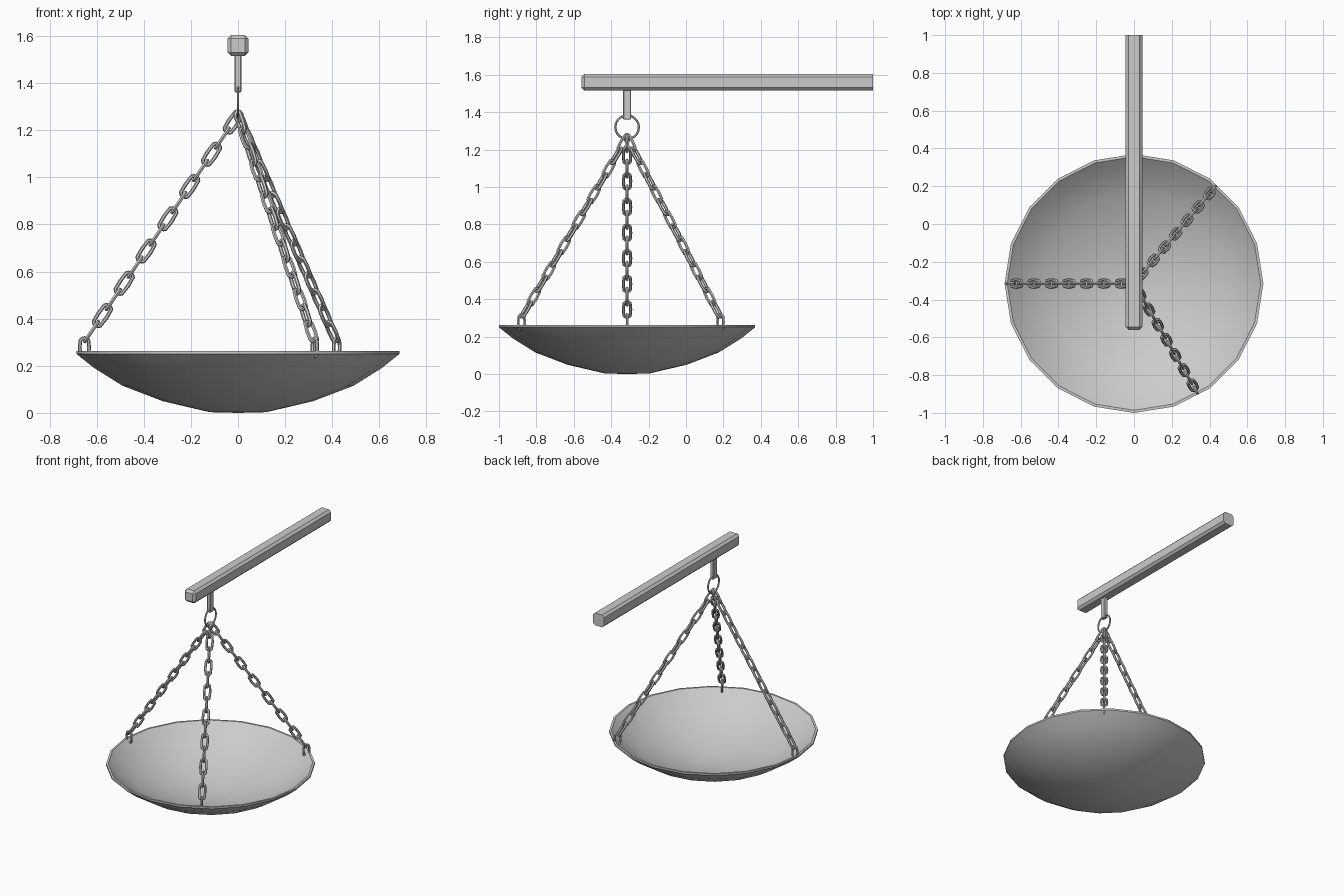
import bpy, bmesh, math
from mathutils import Matrix, Vector

if "Cube" in bpy.data.objects:
    bpy.data.objects.remove(bpy.data.objects["Cube"])

CY = -0.315  # the pan and chains hang around this y


def finish(bm, name, smooth=None):
    bmesh.ops.recalc_face_normals(bm, faces=bm.faces)
    me = bpy.data.meshes.new(name)
    bm.to_mesh(me)
    bm.free()
    ob = bpy.data.objects.new(name, me)
    bpy.context.collection.objects.link(ob)
    if smooth:
        bpy.ops.object.select_all(action='DESELECT')
        ob.select_set(True)
        bpy.context.view_layer.objects.active = ob
        bpy.ops.object.shade_smooth_by_angle(angle=math.radians(smooth))
    return ob


def add_loop(bm, mat, radius, wire, stretch=0.0, seg=12, sides=6):
    """Closed wire loop in the local xz plane, long axis along z."""
    rings = []
    for i in range(seg):
        a = 2 * math.pi * i / seg
        out = Vector((math.cos(a), 0, math.sin(a)))
        s = math.sin(a)
        shift = stretch * (0 if abs(s) < 1e-6 else math.copysign(1, s))
        ring = []
        for j in range(sides):
            b = 2 * math.pi * j / sides
            p = out * (radius + wire * math.cos(b)) + Vector((0, wire * math.sin(b), shift))
            ring.append(bm.verts.new(mat @ p))
        rings.append(ring)
    for i in range(seg):
        r, q = rings[i], rings[(i + 1) % seg]
        for j in range(sides):
            k = (j + 1) % sides
            bm.faces.new((r[j], q[j], q[k], r[k]))


def box(name, lo, hi, bevel):
    lo, hi = Vector(lo), Vector(hi)
    bm = bmesh.new()
    bmesh.ops.create_cube(bm, size=1, matrix=Matrix.Translation((lo + hi) / 2)
                          @ Matrix.Diagonal((*(hi - lo), 1)))
    # chamfer everything except the cut back end
    edges = [e for e in bm.edges if min(v.co.y for v in e.verts) < hi.y - 1e-4] \
        if name == "beam" else bm.edges[:]
    bmesh.ops.bevel(bm, geom=edges, offset=bevel, segments=1, affect='EDGES')
    return finish(bm, name)


# shallow 20-sided pan: outer profile up, over the rim, inner profile down
outer = [(0, 0), (0.12, 0.003), (0.32, 0.05), (0.49, 0.115), (0.61, 0.19), (0.685, 0.25), (0.685, 0.262)]
inner = [(0.671, 0.262), (0.6, 0.2), (0.48, 0.127), (0.31, 0.062), (0.12, 0.015), (0, 0.012)]
bm = bmesh.new()
verts = [bm.verts.new((r, 0, z)) for r, z in outer + inner]
edges = [bm.edges.new(p) for p in zip(verts, verts[1:])]
bmesh.ops.spin(bm, geom=verts + edges, cent=(0, 0, 0), axis=(0, 0, 1),
               angle=2 * math.pi, steps=20, use_merge=True)
bmesh.ops.remove_doubles(bm, verts=bm.verts, dist=1e-4)
bmesh.ops.translate(bm, verts=bm.verts, vec=(0, CY, 0))
finish(bm, "pan", 35)

# chamfered beam and the short hanger below it
box("beam", (-0.045, -0.56, 1.515), (0.045, 1.0, 1.605), 0.016)
box("hanger", (-0.014, CY - 0.021, 1.36), (0.014, CY + 0.021, 1.53), 0.004)

# hanging ring in the yz plane
bm = bmesh.new()
add_loop(bm, Matrix.Translation((0, CY, 1.32)) @ Matrix.Rotation(math.pi / 2, 4, 'Z'),
         0.063, 0.006, seg=20)
finish(bm, "hanging_ring", 50)

# three chains of alternating links, each ending in a loop through the rim
COUNT = 14
top, bottom = Vector((0.02, 0, 1.235)), Vector((0.622, 0, 0.345))
tilt = Matrix.Rotation(math.atan2(top.x - bottom.x, top.z - bottom.z), 4, 'Y')
for name, deg in (("left", 180), ("back", 50), ("front", -60)):
    base = Matrix.Translation((0, CY, 0)) @ Matrix.Rotation(math.radians(deg), 4, 'Z')
    bm = bmesh.new()
    for i in range(COUNT):
        pos = top.lerp(bottom, i / (COUNT - 1))
        turn = Matrix.Rotation(math.pi / 2 * (i % 2), 4, 'Z')
        add_loop(bm, base @ Matrix.Translation(pos) @ tilt @ turn, 0.0195, 0.0085, 0.031)
    finish(bm, name + "_chain", 50)
    bm = bmesh.new()
    add_loop(bm, base @ Matrix.Translation((0.652, 0, 0.278)), 0.02, 0.008, 0.02)
    finish(bm, name + "_rim_loop", 50)
